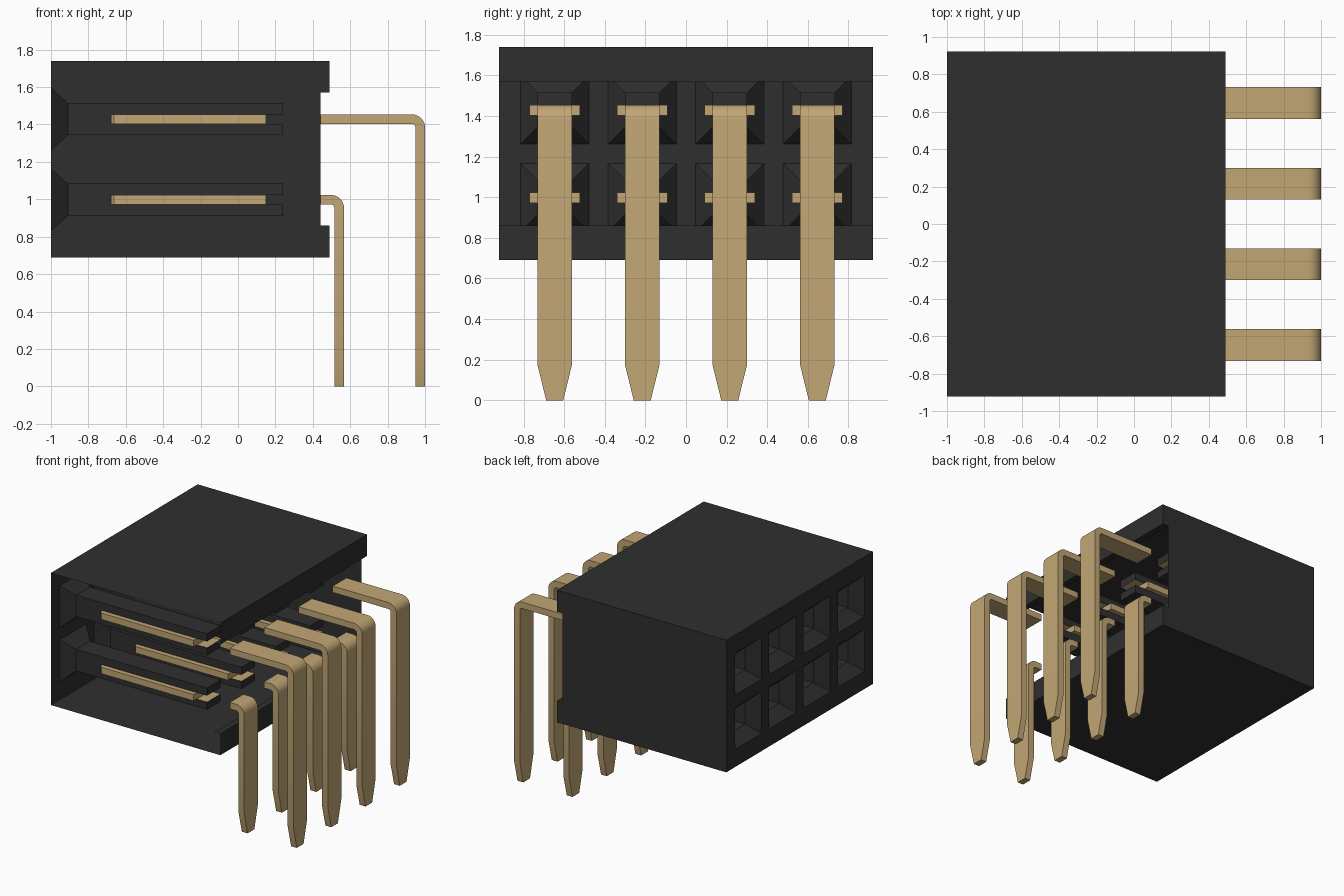
import bpy, bmesh, math
from mathutils import Vector

cube = bpy.data.objects.get("Cube")
if cube:
    bpy.data.objects.remove(cube, do_unlink=True)


def material(name, rgb):
    m = bpy.data.materials.new(name)
    m.use_nodes = True
    m.diffuse_color = (*rgb, 1)
    m.node_tree.nodes["Principled BSDF"].inputs["Base Color"].default_value = (*rgb, 1)
    return m


BLACK = material("black plastic", (0.028, 0.028, 0.028))
GOLD = material("gold metal", (0.54, 0.385, 0.178))

PITCH = 0.431
COLS = [(i - 1.5) * PITCH for i in range(4)]
ROWS = [0.998, 1.429]
X0, X_MID, X1 = -1.0, 0.44, 0.49          # mating face, recessed rear, rear lips
Z0, Z_LO, Z_HI, Z1 = 0.69, 0.86, 1.57, 1.74
Y = 0.922
MOUTH, BORE, HALF_T, PIN_W = 0.168, 0.086, 0.0255, 0.085
X_FUNNEL, X_SLOT, X_WING, X_END = -0.91, -0.68, 0.15, 0.24


def face(bm, pts, facing):
    """Add a face whose normal points along facing."""
    f = bm.faces.new([bm.verts.new(p) for p in pts])
    f.normal_update()
    if f.normal.dot(Vector(facing)) < 0:
        f.normal_flip()


def finish(bm, name, mat):
    bmesh.ops.remove_doubles(bm, verts=bm.verts, dist=0.0005)
    me = bpy.data.meshes.new(name)
    bm.to_mesh(me)
    bm.free()
    me.materials.append(mat)
    return me


def place(name, me, loc=(0, 0, 0)):
    ob = bpy.data.objects.new(name, me)
    ob.location = loc
    bpy.context.collection.objects.link(ob)
    return ob


def housing():
    """Outer shell, open at the front side and recessed rear."""
    bm = bmesh.new()
    side = [(X0, Z0), (X1, Z0), (X1, Z_LO), (X_MID, Z_LO),
            (X_MID, Z_HI), (X1, Z_HI), (X1, Z1), (X0, Z1)]
    face(bm, [(x, Y, z) for x, z in side], (0, 1, 0))
    # Top, bottom and rear lips
    for (xa, za), (xb, zb), n in [
            ((X0, Z1), (X1, Z1), (0, 0, 1)), ((X0, Z0), (X1, Z0), (0, 0, -1)),
            ((X1, Z0), (X1, Z_LO), (1, 0, 0)), ((X1, Z_HI), (X1, Z1), (1, 0, 0)),
            ((X_MID, Z_LO), (X1, Z_LO), (0, 0, 1)), ((X_MID, Z_HI), (X1, Z_HI), (0, 0, -1))]:
        face(bm, [(xa, -Y, za), (xb, -Y, zb), (xb, Y, zb), (xa, Y, za)], n)
    # Mating face: a grid with every socket mouth left open
    ys = [-Y] + [c + s * MOUTH for c in COLS for s in (-1, 1)] + [Y]
    zs = [Z0] + [r + s * MOUTH for r in ROWS for s in (-1, 1)] + [Z1]
    for i in range(len(ys) - 1):
        for j in range(len(zs) - 1):
            if i % 2 and j % 2:
                continue
            a, b, c, d = ys[i], ys[i + 1], zs[j], zs[j + 1]
            face(bm, [(X0, a, c), (X0, b, c), (X0, b, d), (X0, a, d)], (-1, 0, 0))
    return finish(bm, "housing", BLACK)


def socket():
    """Funnel and square bore with a slot along both sides."""
    bm = bmesh.new()
    m, b, t = MOUTH, BORE, HALF_T
    for s in (-1, 1):
        # Funnel walls
        face(bm, [(X0, -m, s * m), (X0, m, s * m), (X_FUNNEL, b, s * b), (X_FUNNEL, -b, s * b)], (0, 0, -s))
        face(bm, [(X0, s * m, -m), (X0, s * m, m), (X_FUNNEL, s * b, b), (X_FUNNEL, s * b, -b)], (0, -s, 0))
        # Bore roof and floor
        face(bm, [(X_FUNNEL, -b, s * b), (X_FUNNEL, b, s * b), (X_END, b, s * b), (X_END, -b, s * b)], (0, 0, -s))
        # End wall above and below the slot
        face(bm, [(X_END, -b, s * t), (X_END, b, s * t), (X_END, b, s * b), (X_END, -b, s * b)], (-1, 0, 0))
        # Slotted side walls
        for xa, xb, za, zb in [(X_FUNNEL, X_SLOT, -b, b), (X_SLOT, X_END, t, b), (X_SLOT, X_END, -b, -t)]:
            face(bm, [(xa, s * b, za), (xb, s * b, za), (xb, s * b, zb), (xa, s * b, zb)], (0, -s, 0))
    return finish(bm, "socket", BLACK)


def contact():
    """Flat contact blade with chamfered tip and a neck behind it."""
    bm = bmesh.new()
    w, c, t = 0.125, 0.018, HALF_T
    outline = [(X_SLOT, -w + c), (X_SLOT + c, -w), (X_WING, -w),
               (X_WING, w), (X_SLOT + c, w), (X_SLOT, w - c)]
    for s in (-1, 1):
        face(bm, [(x, y, s * t) for x, y in outline], (0, 0, s))
        face(bm, [(X_WING, -PIN_W, s * t), (X_END, -PIN_W, s * t),
                  (X_END, PIN_W, s * t), (X_WING, PIN_W, s * t)], (0, 0, s))
    for i, (xa, ya) in enumerate(outline):
        xb, yb = outline[(i + 1) % 6]
        face(bm, [(xa, ya, -t), (xb, yb, -t), (xb, yb, t), (xa, ya, t)], (yb - ya, xa - xb, 0))
    return finish(bm, "contact", GOLD)


def pin(x_out, z):
    """Flat strip bent downward, ending in a tapered tip."""
    t, ri = 2 * HALF_T, 0.02
    ro = ri + t
    cx, cz = x_out - ro, z + HALF_T - ro
    # Each section: outer point, inner point, half width
    secs = [((X_MID, z + HALF_T), (X_MID, z - HALF_T), PIN_W)]
    for k in range(9):
        a = math.pi / 2 * (1 - k / 8)
        u, v = math.cos(a), math.sin(a)
        secs.append(((cx + ro * u, cz + ro * v), (cx + ri * u, cz + ri * v), PIN_W))
    for h, w in [(0.175, PIN_W), (0, 0.042)]:
        secs.append(((x_out, h), (x_out - t, h), w))
    bm = bmesh.new()
    rings = [[bm.verts.new(p) for p in [(o[0], -w, o[1]), (o[0], w, o[1]), (i[0], w, i[1]), (i[0], -w, i[1])]]
             for o, i, w in secs]
    for p, q in zip(rings, rings[1:]):
        for k in range(4):
            n = (k + 1) % 4
            bm.faces.new([p[k], p[n], q[n], q[k]])
    bm.faces.new(rings[-1])
    bmesh.ops.recalc_face_normals(bm, faces=bm.faces)
    return finish(bm, "pin", GOLD)


place("housing", housing())
socket_mesh, contact_mesh = socket(), contact()
for row, z, x_out in (("lower", ROWS[0], 0.567), ("upper", ROWS[1], 1.0)):
    pin_mesh = pin(x_out, z)
    for i, y in enumerate(COLS, 1):
        place(f"{row}_socket_{i}", socket_mesh, (0, y, z))
        place(f"{row}_contact_{i}", contact_mesh, (0, y, z))
        ob = place(f"{row}_pin_{i}", pin_mesh, (0, y, 0))
    # Smooth the bend of the shared pin mesh
    bpy.ops.object.select_all(action='DESELECT')
    ob.select_set(True)
    bpy.context.view_layer.objects.active = ob
    bpy.ops.object.shade_smooth_by_angle(angle=math.radians(14))
